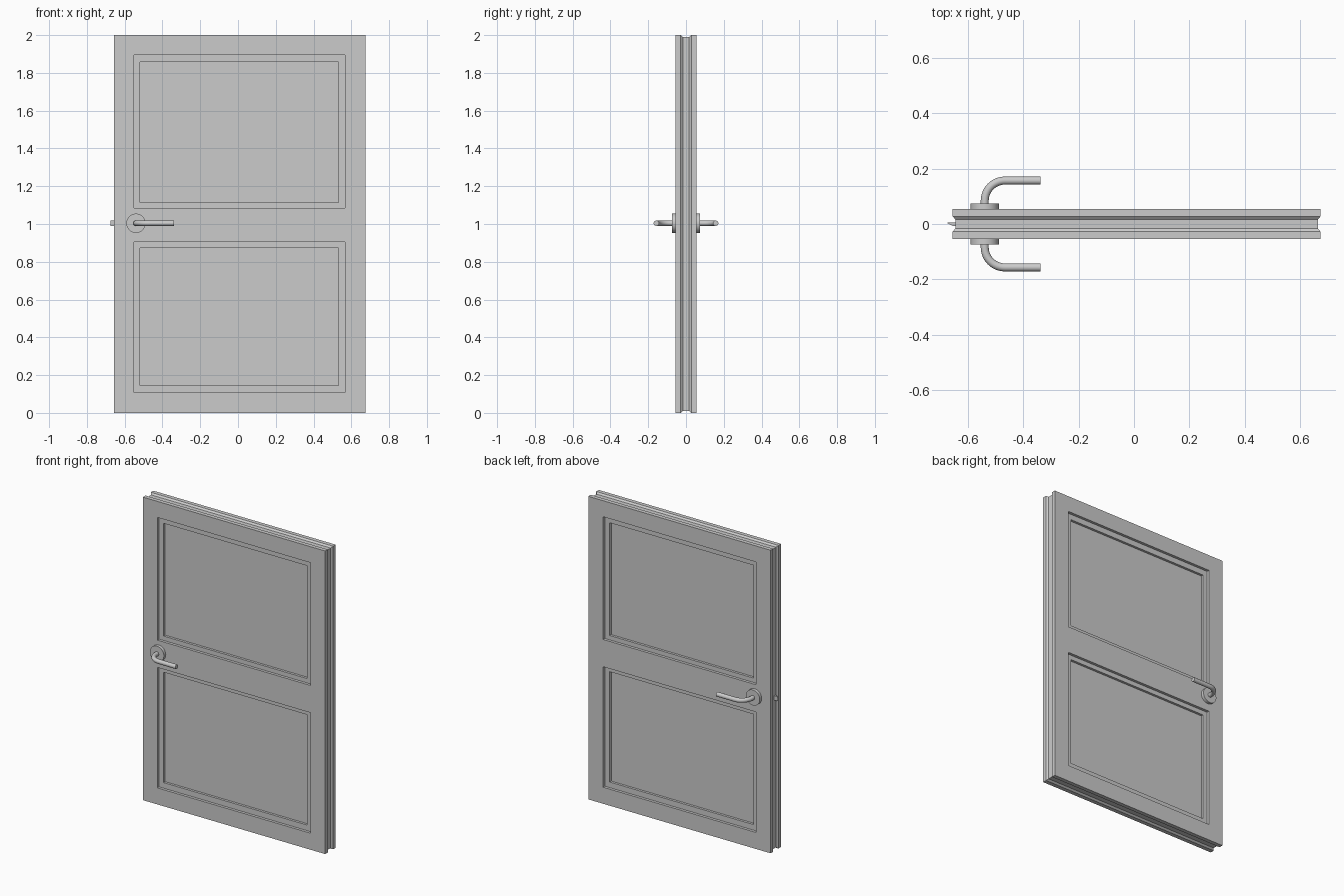
import bpy, bmesh, math
from mathutils import Vector

if "Cube" in bpy.data.objects:
    bpy.data.objects.remove(bpy.data.objects["Cube"])

L, R, H, T = -0.656, 0.675, 2.0, 0.055      # slab extents and half thickness
HX, HZ = -0.54, 1.004                       # handle axis


def finish(name, bm, smooth=False):
    bmesh.ops.remove_doubles(bm, verts=bm.verts, dist=1e-5)
    bmesh.ops.recalc_face_normals(bm, faces=bm.faces)
    me = bpy.data.meshes.new(name)
    bm.to_mesh(me)
    bm.free()
    ob = bpy.data.objects.new(name, me)
    bpy.context.collection.objects.link(ob)
    if smooth:
        bpy.ops.object.select_all(action='DESELECT')
        ob.select_set(True)
        bpy.context.view_layer.objects.active = ob
        bpy.ops.object.shade_smooth_by_angle(angle=math.radians(35))
    return ob


def loft(bm, loops, caps=(False, False)):
    rings = [[bm.verts.new(p) for p in lp] for lp in loops]
    n = len(rings[0])
    for a, b in zip(rings, rings[1:]):
        for i in range(n):
            j = (i + 1) % n
            bm.faces.new((a[i], a[j], b[j], b[i]))
    if caps[0]:
        bm.faces.new(rings[0])
    if caps[1]:
        bm.faces.new(rings[-1])


def rect(x0, x1, z0, z1, y):
    return [(x0, y, z0), (x1, y, z0), (x1, y, z1), (x0, y, z1)]


# Door slab: framed faces, stepped panels, grooved edges
bm = bmesh.new()
xs = [L, -0.55, 0.567, R]
zs = [0, 0.109, 0.904, 1.084, 1.894, H]
inner = {1: (0.146, 0.874), 3: (1.113, 1.857)}
for s in (-1, 1):
    for i in range(3):
        for k in range(5):
            cell = (xs[i], xs[i + 1], zs[k], zs[k + 1])
            if i == 1 and k in inner:
                core = (-0.518, 0.531, *inner[k])
                loft(bm, [rect(*cell, s * T), rect(*cell, s * (T - 0.018)),
                          rect(*core, s * (T - 0.018)), rect(*core, s * (T - 0.034))],
                     caps=(False, True))
            else:
                bm.faces.new([bm.verts.new(p) for p in rect(*cell, s * T)])
outline = ([(x, 0) for x in xs[:-1]] + [(R, z) for z in zs[:-1]]
           + [(x, H) for x in xs[:0:-1]] + [(L, z) for z in zs[:0:-1]])
groove = [(-T, 0), (-0.028, 0), (-0.016, 0.01), (0.016, 0.01), (0.028, 0), (T, 0)]
loft(bm, [[(min(max(x, L + d), R - d), y, min(max(z, d), H - d)) for x, z in outline]
          for y, d in groove])
finish("door_slab", bm)


def circle(c, u, v, r, n):
    return [c + r * (math.cos(2 * math.pi * i / n) * u + math.sin(2 * math.pi * i / n) * v)
            for i in range(n)]


X, Y, Z = Vector((1, 0, 0)), Vector((0, 1, 0)), Vector((0, 0, 1))
for side, s in (("front", -1), ("back", 1)):
    # Round rose plate
    bm = bmesh.new()
    loft(bm, [circle(Vector((HX, s * y, HZ)), X, Z, 0.051, 40) for y in (T - 0.01, 0.075)],
         caps=(True, True))
    finish(side + "_rose", bm, True)

    # Bent lever handle
    bm = bmesh.new()
    br, out = 0.073, 0.157
    path = [(Vector((HX, s * 0.06, HZ)), 0.0)]
    for i in range(13):
        a = math.pi / 2 * i / 12
        path.append((Vector((HX + br * (1 - math.cos(a)),
                             s * (out - br + br * math.sin(a)), HZ)), a))
    path.append((Vector((-0.338, s * out, HZ)), math.pi / 2))
    loft(bm, [circle(p, math.cos(a) * X - s * math.sin(a) * Y, Z, 0.0145, 20)
              for p, a in path], caps=(True, True))
    finish(side + "_lever", bm, True)

# Wedge shaped latch bolt
bm = bmesh.new()
wedge = [(-0.64, 0.006), (-0.675, 0.006), (-0.675, 0.003), (-0.655, -0.007), (-0.64, -0.007)]
loft(bm, [[(x, y, z) for x, y in wedge] for z in (HZ - 0.014, HZ + 0.014)], caps=(True, True))
finish("latch_bolt", bm)
